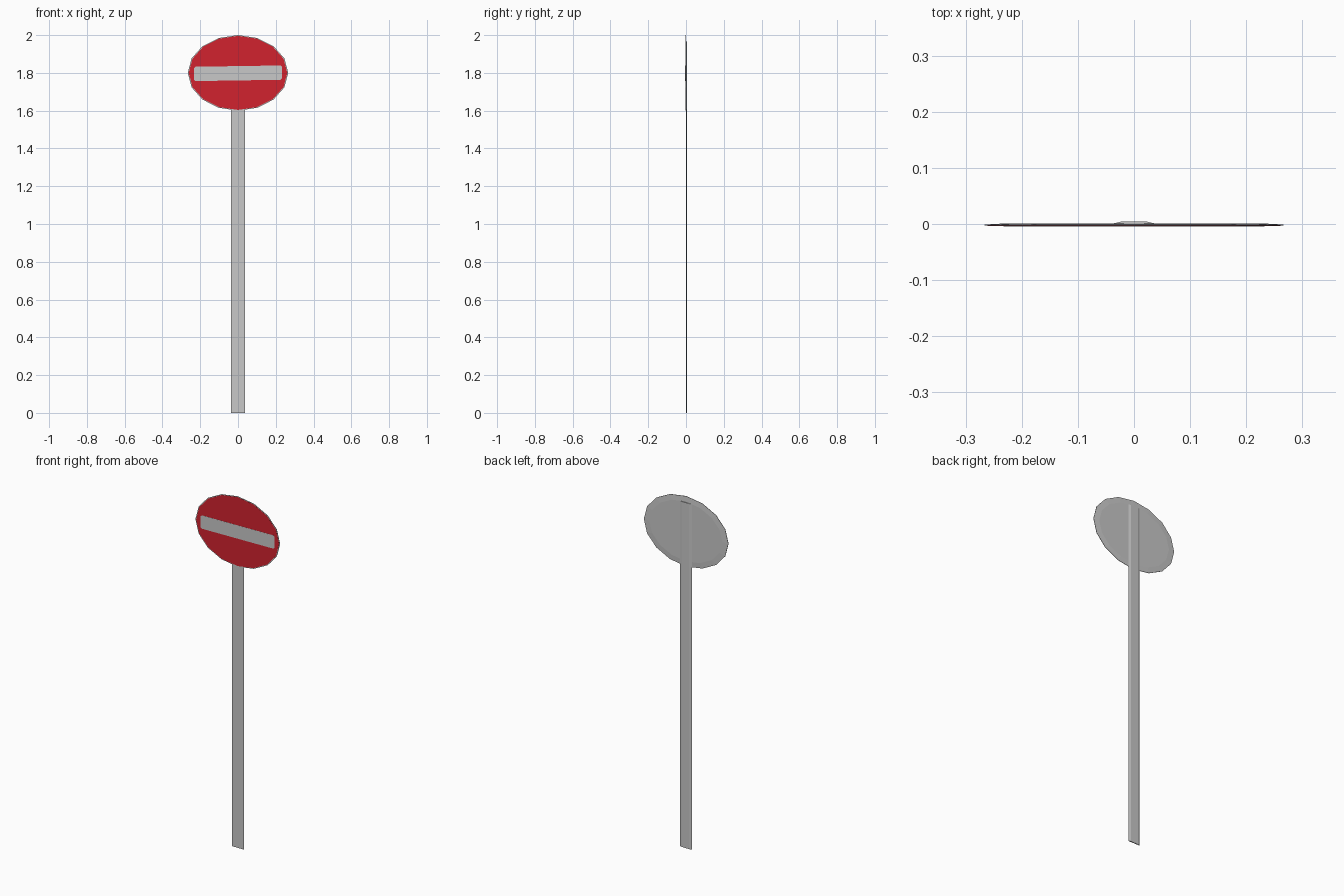
import bpy, bmesh, math

if "Cube" in bpy.data.objects:
    bpy.data.objects.remove(bpy.data.objects["Cube"])


def material(name, rgb):
    m = bpy.data.materials.new(name)
    m.diffuse_color = (*rgb, 1.0)
    m.use_nodes = True
    m.node_tree.nodes["Principled BSDF"].inputs["Base Color"].default_value = m.diffuse_color
    return m


GREY = material("light grey metal", (0.58, 0.58, 0.58))
RED = material("sign red", (0.64, 0.016, 0.028))


def loft(name, rings, mat):
    """Join equal-length rings of points and cap both ends."""
    bm = bmesh.new()
    loops = [[bm.verts.new(p) for p in ring] for ring in rings]
    n = len(loops[0])
    for a, b in zip(loops, loops[1:]):
        for i in range(n):
            j = (i + 1) % n
            bm.faces.new((a[i], a[j], b[j], b[i]))
    bm.faces.new(loops[0])
    bm.faces.new(loops[-1])
    bmesh.ops.recalc_face_normals(bm, faces=bm.faces)
    me = bpy.data.meshes.new(name)
    bm.to_mesh(me)
    bm.free()
    me.materials.append(mat)
    ob = bpy.data.objects.new(name, me)
    bpy.context.collection.objects.link(ob)
    return ob


def ellipse(rx, rz, y, sides=16):
    return [(rx * math.cos(2 * math.pi * i / sides), y,
             1.8 + rz * math.sin(2 * math.pi * i / sides)) for i in range(sides)]


def bar(y):
    # Chamfered bar outline, tilted very slightly
    w, h, c = 0.233, 0.038, 0.008
    pts = [(-w, -h + c), (-w + c, -h), (w - c, -h), (w, -h + c),
           (w, h - c), (w - c, h), (-w + c, h), (-w, h - c)]
    return [(x, y, 1.798 + z + 0.015 * x) for x, z in pts]


# Sign plate with a shallow raised back
loft("sign_plate", [ellipse(0.266, 0.2, -0.003), ellipse(0.266, 0.2, -0.001),
                    ellipse(0.23, 0.17, 0.001)], GREY)

# Red face and pale bar
loft("red_face", [ellipse(0.261, 0.196, -0.0036), ellipse(0.261, 0.196, -0.0028)], RED)
loft("white_bar", [bar(-0.0042), bar(-0.0034)], GREY)

# Flat post with chamfered back edges
section = [(-0.037, -0.001), (0.037, -0.001), (0.037, 0.001),
           (0.023, 0.0042), (-0.023, 0.0042), (-0.037, 0.001)]
loft("post", [[(x, y, z) for x, y in section] for z in (0.0, 1.965)], GREY)
